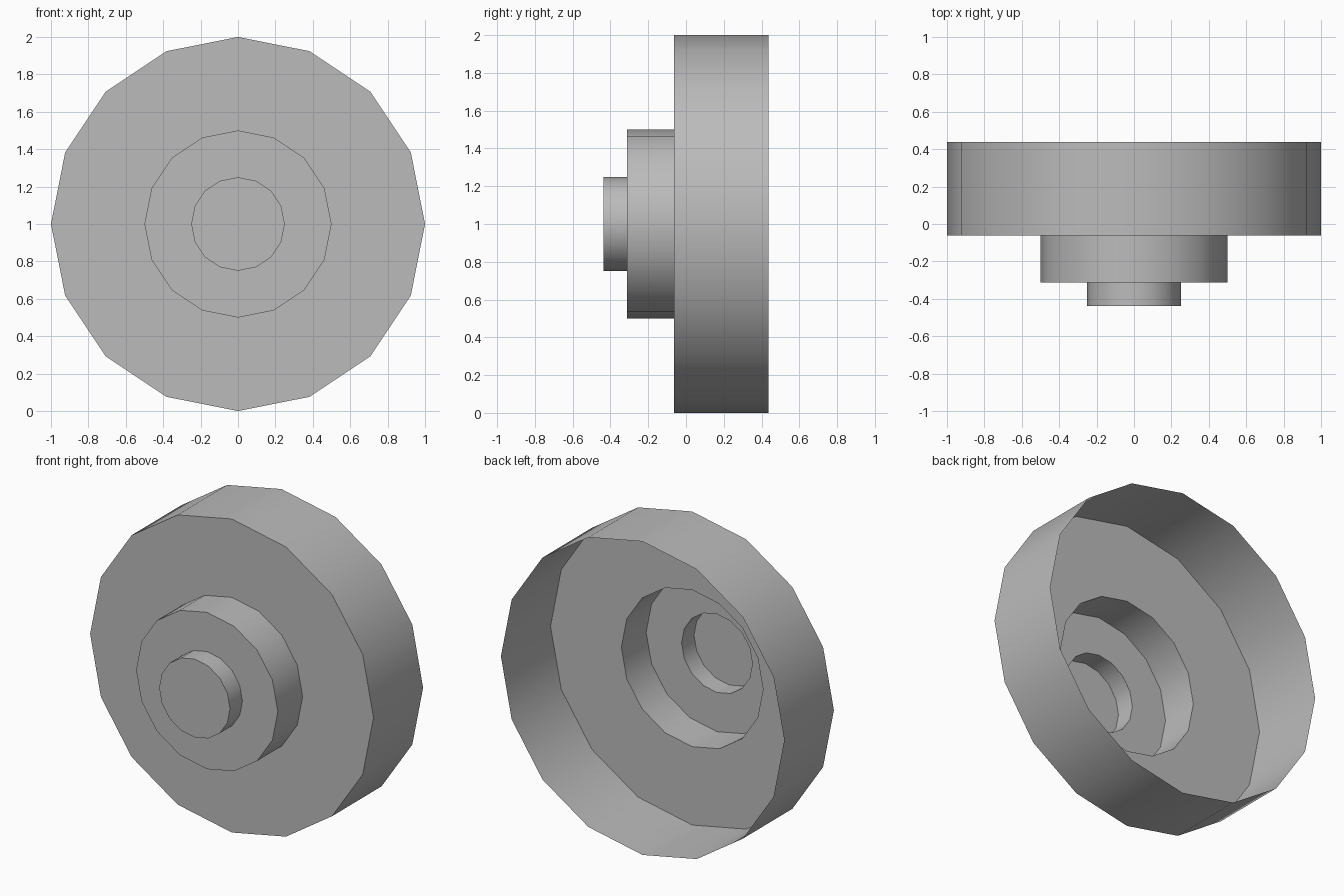
import bpy, bmesh, math

SIDES = 16
CENTRE_Z = 1.0

if "Cube" in bpy.data.objects:
    bpy.data.objects.remove(bpy.data.objects["Cube"], do_unlink=True)

grey = bpy.data.materials.new("plain_grey")
grey.use_nodes = True
colour = (0.5, 0.5, 0.5, 1)
grey.diffuse_color = colour
grey.node_tree.nodes["Principled BSDF"].inputs["Base Color"].default_value = colour


def ring(bm, radius, y):
    """Circle of vertices around the y axis."""
    steps = [math.tau * i / SIDES for i in range(SIDES)]
    return [bm.verts.new((radius * math.cos(a), y, CENTRE_Z + radius * math.sin(a)))
            for a in steps]


def bridge(bm, a, b):
    for i in range(SIDES):
        j = (i + 1) % SIDES
        bm.faces.new((a[i], a[j], b[j], b[i]))


def cup(name, radius, y_back, y_front, hole=0):
    """Thin wall open at the back, with a flat front that may have a hole."""
    bm = bmesh.new()
    front = ring(bm, radius, y_front)
    bridge(bm, front, ring(bm, radius, y_back))
    if hole:
        bridge(bm, ring(bm, hole, y_front), front)
    else:
        bm.faces.new(front)
    # Turn every face outward or to the front
    bm.normal_update()
    for f in bm.faces:
        c = f.calc_center_median()
        c.z -= CENTRE_Z
        flat = abs(f.normal.y) > 0.5
        if (f.normal.y > 0) if flat else (f.normal.x * c.x + f.normal.z * c.z < 0):
            f.normal_flip()
    mesh = bpy.data.meshes.new(name)
    bm.to_mesh(mesh)
    bm.free()
    mesh.materials.append(grey)
    obj = bpy.data.objects.new(name, mesh)
    bpy.context.collection.objects.link(obj)
    bpy.ops.object.select_all(action='DESELECT')
    obj.select_set(True)
    bpy.context.view_layer.objects.active = obj
    bpy.ops.object.shade_smooth_by_angle(angle=math.radians(30))


# Three stepped cups, each half the size of the last
cup("outer_drum", 1.0, 0.4375, -0.0625, hole=0.5)
cup("middle_hub", 0.5, -0.0625, -0.3125, hole=0.25)
cup("front_cap", 0.25, -0.3125, -0.4375)
